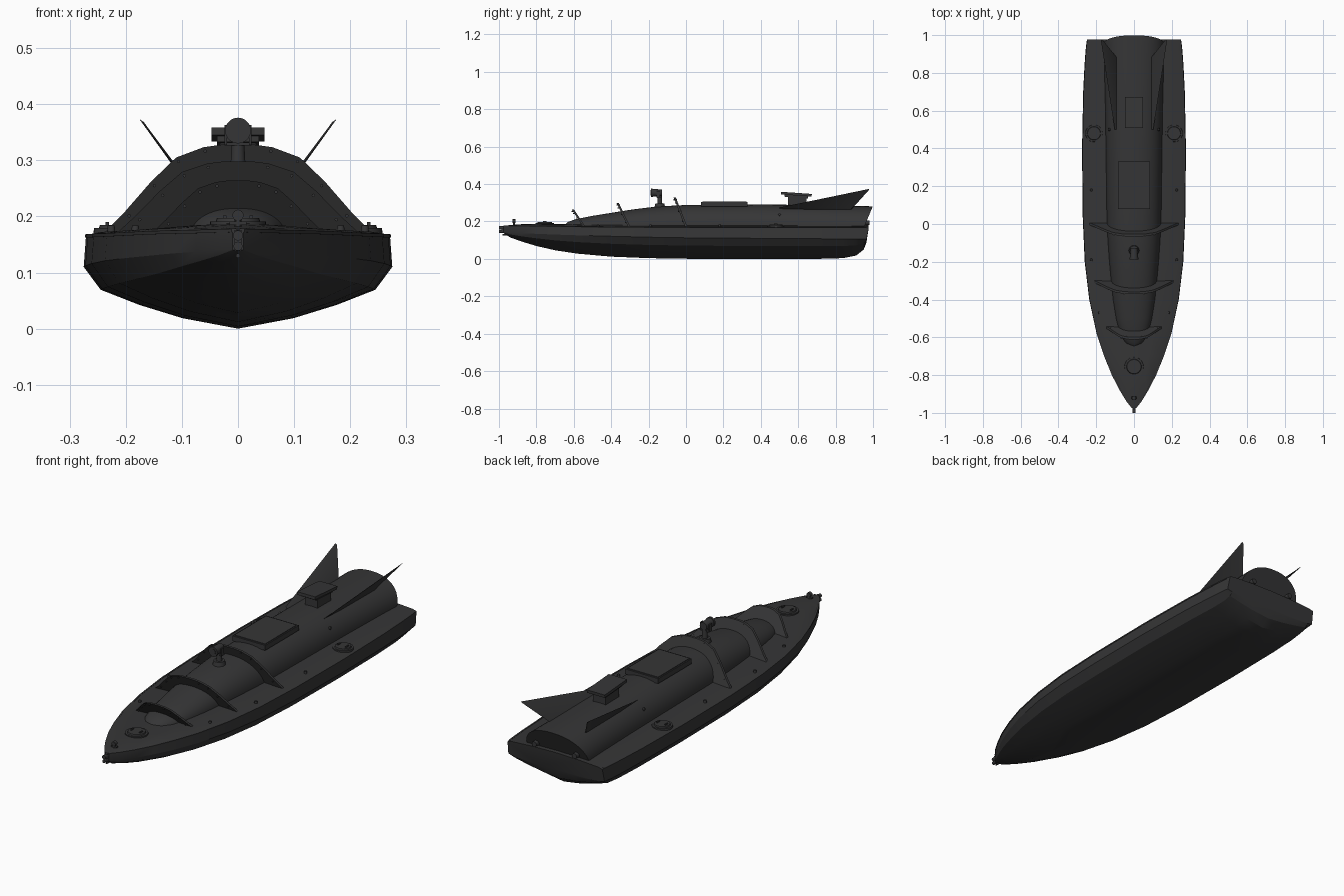
import bpy, bmesh, math
from mathutils import Vector, Matrix

if "Cube" in bpy.data.objects:
    bpy.data.objects.remove(bpy.data.objects["Cube"])

steel = bpy.data.materials.new("dark grey steel")
steel.use_nodes = True
GREY = (0.036, 0.036, 0.037, 1)
steel.diffuse_color = GREY
steel.node_tree.nodes["Principled BSDF"].inputs["Base Color"].default_value = GREY


def finish(name, bm, angle=30):
    bmesh.ops.recalc_face_normals(bm, faces=bm.faces[:])
    mesh = bpy.data.meshes.new(name)
    bm.to_mesh(mesh)
    bm.free()
    obj = bpy.data.objects.new(name, mesh)
    bpy.context.collection.objects.link(obj)
    mesh.materials.append(steel)
    bpy.ops.object.select_all(action='DESELECT')
    obj.select_set(True)
    bpy.context.view_layer.objects.active = obj
    bpy.ops.object.shade_smooth_by_angle(angle=math.radians(angle))
    return obj


def loft(name, rings, angle=30):
    """Skin closed rings of equal length and cap both ends."""
    bm = bmesh.new()
    loops = [[bm.verts.new(p) for p in ring] for ring in rings]
    n = len(loops[0])
    for a, b in zip(loops, loops[1:]):
        for i in range(n):
            j = (i + 1) % n
            bm.faces.new((a[i], a[j], b[j], b[i]))
    bm.faces.new(loops[0])
    bm.faces.new(loops[-1])
    return finish(name, bm, angle)


def box(name, centre, size, tilt=0):
    bm = bmesh.new()
    m = Matrix.Translation(centre) @ Matrix.Rotation(tilt, 4, 'X') @ Matrix.Diagonal((*size, 1))
    bmesh.ops.create_cube(bm, size=1, matrix=m)
    return finish(name, bm)


def rod(name, start, end, r1, r2=None, sides=20):
    a, b = Vector(start), Vector(end)
    bm = bmesh.new()
    m = Matrix.Translation((a + b) / 2) @ (b - a).to_track_quat('Z', 'Y').to_matrix().to_4x4()
    bmesh.ops.create_cone(bm, cap_ends=True, segments=sides, radius1=r1,
                          radius2=r1 if r2 is None else r2, depth=(b - a).length, matrix=m)
    return finish(name, bm)


def mirrored(points):
    return points + [(-x, y, z) for x, y, z in reversed(points) if abs(x) > 1e-6]


# Hull: y, half beam, keel, chine and sheer heights
stations = [(-0.975, .010, .138, .142, .176), (-0.94, .038, .115, .140, .175),
            (-0.88, .075, .093, .137, .174), (-0.8, .117, .069, .134, .173),
            (-0.7, .158, .046, .130, .172), (-0.58, .198, .028, .126, .170),
            (-0.4, .237, .012, .121, .168), (-0.2, .261, .004, .116, .167),
            (0.05, .272, .0, .112, .166), (0.4, .275, .0, .110, .166),
            (0.7, .269, .0, .108, .166), (0.84, .262, .004, .106, .166),
            (0.91, .257, .018, .105, .166), (0.95, .253, .05, .105, .166),
            (0.965, .251, .088, .105, .166)]
section = [(.36, .17), (.64, .385), (.89, .63), (1, 1)]


def hull_ring(y, w, keel, chine, sheer):
    pts = [(0, y, keel)] + [(w * u, y, keel + (chine - keel) * v) for u, v in section]
    edge = y + .012 if y > .96 else y
    rise = min(1, w / .1)
    pts += [(w * .985, edge, sheer), (w * .9, edge, sheer + .006 * rise),
            (w * .5, edge, sheer + .012 * rise), (0, edge, sheer + .015 * rise)]
    return mirrored(pts)


loft("hull", [hull_ring(*s) for s in stations], 25)

# Rubbing strip along the deck edge
for side in (1, -1):
    rings = []
    for y, w, k, c, s in stations:
        x = w * .985
        rings.append([(side * (x + dx), y, s + dz) for dx, dz in
                      ((-.006, -.004), (.002, -.004), (.002, .002), (-.006, .003))])
    loft("deck_edge_strip", rings)

# Long rounded cabin with a raked, overhanging stern
BASE = .165
cabin = [(-.645, .02, .186), (-.63, .05, .198), (-.59, .075, .212), (-.5, .097, .230),
         (-.4, .112, .246), (-.3, .122, .262), (-.2, .131, .275), (-.1, .138, .283),
         (0, .144, .288), (.3, .148, .291), (.6, .152, .289), (.85, .158, .284), (.95, .162, .281)]


def cabin_ring(y, w, top):
    ring = []
    for i in range(25):
        t = math.pi * i / 24
        c, s = math.cos(t), math.sin(t)
        x = math.copysign(abs(c) ** .9, c) * w
        z = BASE + (top - BASE) * abs(s) ** .9
        rake = (z - BASE) * .42 if y > .94 else 0
        ring.append((x, y + rake, z))
    return ring


loft("cabin", [cabin_ring(*c) for c in cabin], 35)

# Forward-leaning arched ribs with bolts
arch = [(1, 0), (.86, .22), (.66, .57), (.47, .85), (.26, .97), (.12, 1), (0, 1)]
for y0, half, top in ((-.545, .150, .264), (-.305, .212, .298), (0, .235, .328)):
    rings = []
    for dy in (-.006, .006):
        outer = [(u * half, y0 + dy - v * .06, .174 + v * (top - .174)) for u, v in arch]
        rings.append(mirrored(outer))
    loft("arched_rib", rings)
    for u, v in arch[1:5]:
        for side in (1, -1):
            p = Vector((side * u * half * .96, y0 - v * .06, .174 + v * (top - .174) - .007))
            rod("rib_bolt", p - Vector((0, .009, 0)), p + Vector((0, .009, 0)), .003, sides=8)

# Swept tail fins
for side in (1, -1):
    outline = [(.098, .50, .272), (.172, .978, .371), (.098, .885, .268), (.085, .87, .245)]
    loft("tail_fin", [[(side * (x + d), y, z + d * .7) for x, y, z in outline]
                      for d in (-.004, .004)])

# Roof hatch and vent
box("roof_hatch", (0, .205, .292), (.172, .25, .024))
box("roof_hatch_lid", (0, .205, .304), (.160, .235, .006))
box("vent_base", (0, .595, .305), (.065, .10, .06))
box("vent_cap", (0, .59, .346), (.094, .165, .014), -.07)
box("vent_neck", (0, .59, .334), (.075, .125, .012), -.07)

# Searchlight on its post
rod("searchlight_foot", (0, -.14, .27), (0, -.14, .296), .03, .024)
rod("searchlight_post", (0, -.14, .28), (0, -.14, .335), .014, .011)
rod("searchlight_body", (0, -.18, .353), (0, -.128, .353), .021, .018)
rod("searchlight_rim", (0, -.187, .353), (0, -.178, .353), .023)
rod("searchlight_lens", (0, -.189, .353), (0, -.18, .353), .014)
for side in (1, -1):
    box("searchlight_bracket", (side * .022, -.148, .345), (.005, .018, .035))
box("searchlight_yoke", (0, -.145, .329), (.048, .018, .006))

# Round deck hatches
for x, y, z, r in ((0, -.755, .186, .052), (.212, .48, .174, .047), (-.212, .48, .174, .047)):
    rod("hatch_ring", (x, y, z - .015), (x, y, z + .005), r, r * .95, 32)
    rod("hatch_lid", (x, y, z), (x, y, z + .011), r * .8, r * .72, 32)
    for side in (1, -1):
        box("hatch_handle", (x + side * r * .45, y, z + .013), (.006, .02, .006))

# Deck studs and stern lamps on both sides
for side in (1, -1):
    for x, y in ((.226, .18), (.226, -.19), (.183, -.47)):
        rod("deck_stud", (side * x, y, .165), (side * x, y, .184), .008, .006, 12)
    rod("cabin_side_lamp", (side * .115, .5, .232), (side * .135, .5, .238), .007, sides=12)
    rod("stern_lamp", (side * .105, .94, .193), (side * .105, .982, .193), .015, .012, 16)

# Bow fittings: deck lamp, stem plate and towing eye
rod("bow_lamp_post", (0, -.92, .18), (0, -.92, .2), .006, sides=12)
rod("bow_lamp", (0, -.928, .202), (0, -.912, .202), .010, sides=16)
box("bow_cleat", (0, -.92, .188), (.03, .012, .006))
box("stem_plate", (0, -.975, .157), (.012, .022, .038))
for z, r in ((.166, .009), (.147, .008)):
    rod("towing_eye", (0, -1.0, z), (0, -.97, z), r, sides=16)
rod("stem_bolt", (0, -.98, .13), (0, -.95, .13), .004, sides=10)
